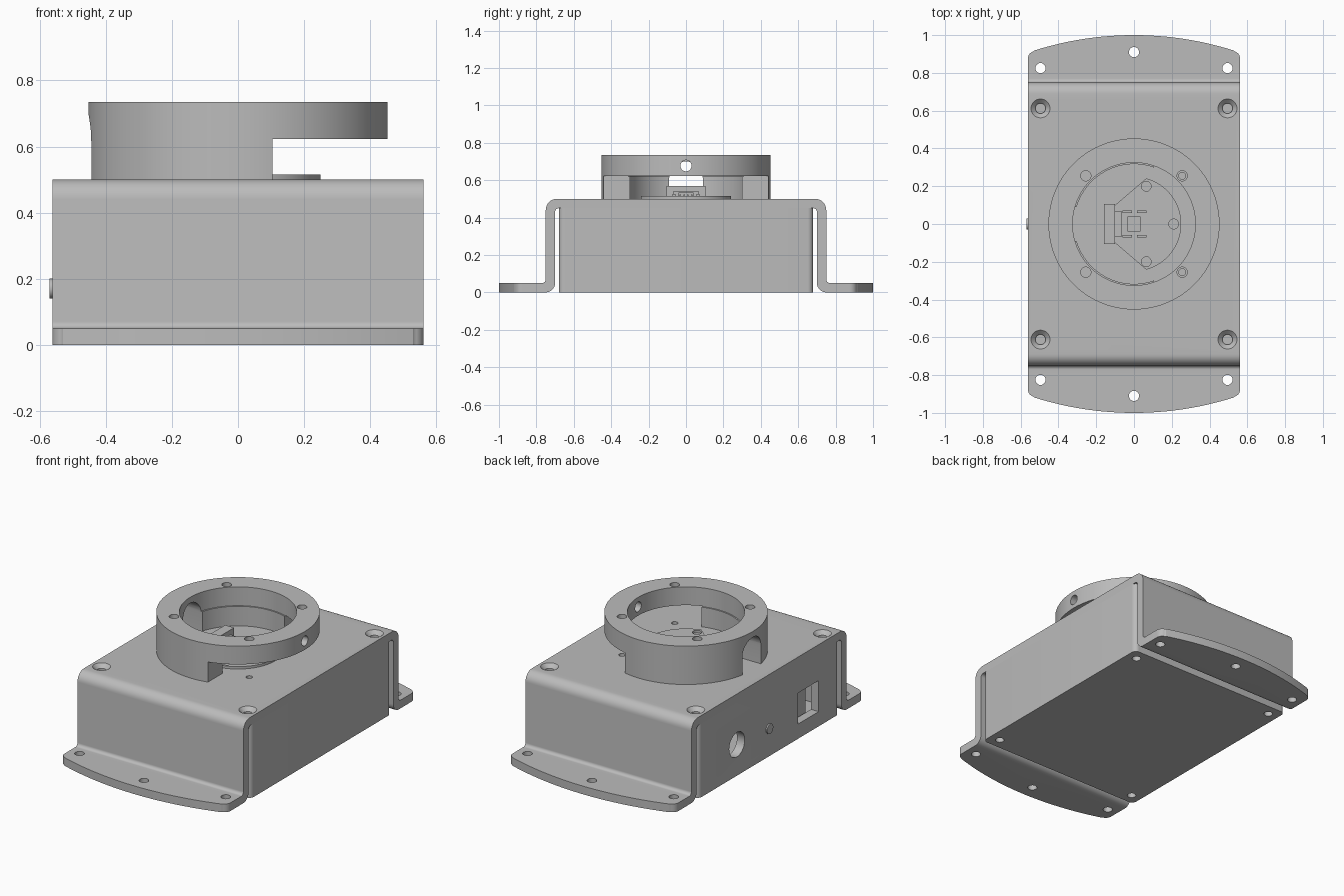
import bpy
import bmesh
from math import radians, cos, sin, asin
from mathutils import Matrix, Vector

if "Cube" in bpy.data.objects:
    bpy.data.objects.remove(bpy.data.objects["Cube"])

grey = bpy.data.materials.new("plain grey")
grey.use_nodes = True
colour = (0.5, 0.5, 0.5, 1)
grey.diffuse_color = colour
grey.node_tree.nodes["Principled BSDF"].inputs["Base Color"].default_value = colour

# Maps prism coordinates (u, v, depth) to model axes
AXES = {
    "x": lambda u, v, d: (d, u, v),
    "y": lambda u, v, d: (u, d, v),
    "z": lambda u, v, d: (u, v, d),
}


def arc(cu, cv, r, start, end, steps=8):
    angles = [radians(start + (end - start) * i / steps) for i in range(steps + 1)]
    return [(cu + r * cos(a), cv + r * sin(a)) for a in angles]


def mirror(points):
    """Close a half outline by reflecting it across u = 0."""
    return points + [(-u, v) for u, v in reversed(points)]


def prism(name, points, axis, low, high):
    bm = bmesh.new()
    base = [bm.verts.new(AXES[axis](u, v, low)) for u, v in points]
    face = bm.faces.new(base)
    moved = bmesh.ops.extrude_face_region(bm, geom=[face])["geom"]
    shift = Vector(AXES[axis](0, 0, high - low))
    bmesh.ops.translate(bm, vec=shift, verts=[v for v in moved if isinstance(v, bmesh.types.BMVert)])
    bmesh.ops.recalc_face_normals(bm, faces=bm.faces)
    mesh = bpy.data.meshes.new(name)
    bm.to_mesh(mesh)
    bm.free()
    mesh.materials.append(grey)
    ob = bpy.data.objects.new(name, mesh)
    bpy.context.collection.objects.link(ob)
    return ob


def disc(name, u, v, r, axis, low, high, sides=32):
    return prism(name, arc(u, v, r, 0, 360, sides)[:-1], axis, low, high)


def box(name, x, y, z):
    outline = [(x[0], y[0]), (x[1], y[0]), (x[1], y[1]), (x[0], y[1])]
    return prism(name, outline, "z", *z)


def cone(x, y, z, r_low, r_high, depth):
    bm = bmesh.new()
    bmesh.ops.create_cone(bm, cap_ends=True, segments=32, radius1=r_low, radius2=r_high,
                          depth=depth, matrix=Matrix.Translation((x, y, z)))
    mesh = bpy.data.meshes.new("countersink_cutter")
    bm.to_mesh(mesh)
    bm.free()
    ob = bpy.data.objects.new("countersink_cutter", mesh)
    bpy.context.collection.objects.link(ob)
    return ob


def combine(ob, tools, operation="DIFFERENCE"):
    """Apply a boolean with each tool, then discard the tools."""
    for tool in tools:
        mod = ob.modifiers.new("cut", "BOOLEAN")
        mod.operation = operation
        mod.solver = "EXACT"
        mod.object = tool
    graph = bpy.context.evaluated_depsgraph_get()
    mesh = bpy.data.meshes.new_from_object(ob.evaluated_get(graph))
    ob.modifiers.clear()
    ob.data = mesh
    for tool in tools:
        bpy.data.objects.remove(tool)


def corners(x, y):
    return [(sx * x, sy * y) for sx in (-1, 1) for sy in (-1, 1)]


W = 0.562
SCREWS = corners(0.495, 0.612)
RING_SCREWS = corners(0.255, 0.255)

# Bent sheet bracket with bowed mounting feet
outer = arc(0.69, 0.44, 0.06, 90, 0) + arc(0.77, 0.07, 0.02, 180, 270) + [(1.1, 0.05)]
inner = [(1.1, 0)] + arc(0.75, 0.05, 0.05, 270, 180) + arc(0.68, 0.43, 0.02, 0, 90)
bracket = prism("bracket", mirror(outer + inner), "x", -W, W)
bow = 1.75
reach = 90 - asin(0.53 / bow) * 57.3
quarter = arc(0, 1 - bow, bow, 90, reach, 12) + arc(W - 0.04, 0.875, 0.04, 72, 0)
half = quarter + [(u, -v) for u, v in reversed(quarter)]
plan = half + [(-u, v) for u, v in reversed(half[1:-1])]
combine(bracket, [prism("plan", plan, "z", -0.1, 0.6)], "INTERSECT")
holes = [disc("hole", x, y, 0.027, "z", -0.1, 0.1)
         for x, y in corners(0.495, 0.825) + [(0, 0.91), (0, -0.91)]]
holes += [disc("hole", x, y, 0.027, "z", 0.4, 0.6) for x, y in SCREWS]
holes += [disc("hole", x, y, 0.018, "z", 0.4, 0.6) for x, y in RING_SCREWS]
holes += [cone(x, y, 0.49, 0.025, 0.055, 0.03) for x, y in SCREWS]
combine(bracket, holes)

# Hollow enclosure with rounded upright corners
C = 0.03
side = arc(W - C, 0.68 - C, C, 90, 0) + arc(W - C, C - 0.68, C, 0, -90)
case = prism("enclosure", mirror(side), "z", 0, 0.45)
openings = [
    box("cavity", (-0.51, 0.51), (-0.63, 0.63), (0.05, 0.41)),
    disc("round_port", 0.31, 0.19, 0.075, "x", -0.7, -0.5),
    box("square_port", (-0.7, -0.5), (-0.48, -0.28), (0.09, 0.28)),
]
openings += [disc("hole", x, y, 0.025, "z", -0.1, 0.04) for x, y in SCREWS]
combine(case, openings)
button = disc("side_button", 0, 0.17, 0.03, "x", -0.57, -0.54)
socket = box("port_socket", (-0.5, -0.4), (-0.44, -0.36), (0.05, 0.25))

# Ring standing on a partial wall, with a cable arch at the rear
ring = disc("ring", 0, 0, 0.453, "z", 0.5, 0.735, 96)
arch = arc(0, 0.61, 0.09, 0, 180, 16) + [(-0.09, 0.4), (0.09, 0.4)]
cuts = [
    disc("bore", 0, 0, 0.325, "z", 0.62, 0.9, 96),
    disc("lower_bore", 0, 0, 0.317, "z", 0.4, 0.68, 96),
    box("front_gap", (0.105, 0.6), (-0.6, 0.6), (0.4, 0.623)),
    prism("arch", arch, "x", -0.6, -0.2),
    disc("set_screw", 0, 0.677, 0.03, "x", 0.2, 0.6),
]
for x, y in RING_SCREWS:
    # Front holes run through; rear ones are blind
    cuts.append(disc("hole", x, y, 0.027, "z", 0.4 if x > 0 else 0.56, 0.9))
combine(ring, cuts)

# Sensor board inside the ring
outline = arc(0, 0, 0.25, -75, 75, 32) + [(-0.1, 0.1), (-0.1, -0.1)]
board = prism("sensor_board", outline, "z", 0.495, 0.515)
combine(board, [disc("hole", 0.21 * cos(radians(a)), 0.21 * sin(radians(a)), 0.026, "z", 0.4, 0.6)
                for a in (-72, 0, 72)])
connector = box("connector", (-0.16, -0.1), (-0.105, 0.105), (0.5, 0.57))
plug = box("connector_lip", (-0.1, -0.065), (-0.07, 0.07), (0.51, 0.54))
chip = box("sensor_chip", (-0.035, 0.035), (-0.04, 0.04), (0.51, 0.535))
for s in (-1, 1):
    for x in (-0.035, 0.04):
        box("board_component", (x - 0.025, x + 0.025), sorted((s * 0.057, s * 0.071)), (0.51, 0.525))
    for y in (-0.03, -0.01, 0.01, 0.03):
        box("chip_pin", sorted((s * 0.03, s * 0.05)), (y - 0.004, y + 0.004), (0.51, 0.522))

# Smooth the curved walls and keep the edges sharp
bpy.ops.object.select_all(action="DESELECT")
for ob in (bracket, case, ring, board, button):
    ob.select_set(True)
bpy.context.view_layer.objects.active = ring
bpy.ops.object.shade_smooth_by_angle(angle=radians(30))
